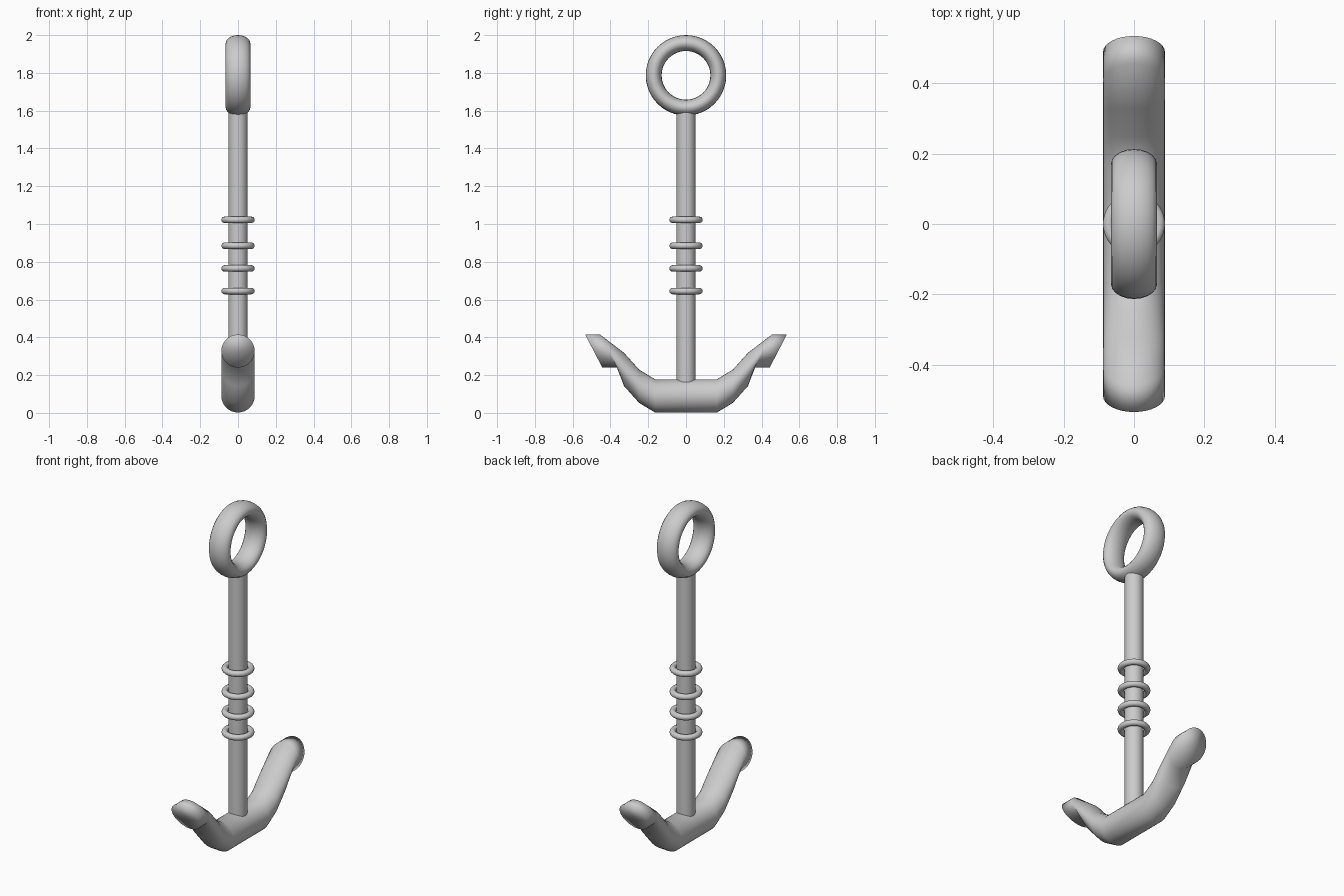
import bpy, bmesh, math

if "Cube" in bpy.data.objects:
    bpy.data.objects.remove(bpy.data.objects["Cube"])

grey = bpy.data.materials.new("iron_grey")
grey.diffuse_color = (0.6, 0.6, 0.6, 1)
grey.use_nodes = True
grey.node_tree.nodes["Principled BSDF"].inputs["Base Color"].default_value = grey.diffuse_color


def finish(obj, name):
    obj.name = name
    obj.data.materials.append(grey)
    for p in obj.data.polygons:
        p.use_smooth = True
    return obj


def torus(name, z, major, minor, stretch=1.0, upright=False):
    # stretch widens the tube along the torus axis
    bpy.ops.mesh.primitive_torus_add(
        major_radius=major, minor_radius=minor, major_segments=48, minor_segments=20,
        location=(0, 0, z), rotation=(0, math.pi / 2 if upright else 0, 0))
    obj = bpy.context.object
    obj.scale = (1, 1, stretch)
    bpy.ops.object.transform_apply(location=False, rotation=True, scale=True)
    return finish(obj, name)


# Shank
bpy.ops.mesh.primitive_cylinder_add(vertices=32, radius=0.05, depth=1.46, location=(0, 0, 0.88))
shank = finish(bpy.context.object, "shank")
bpy.ops.object.shade_smooth_by_angle(angle=math.radians(40))

# Top ring, broad along x
torus("top_ring", 1.787, 0.171, 0.042, 1.55, True)

# Rope-like bands round the shank
for i, z in enumerate((0.645, 0.765, 0.885, 1.022)):
    torus(f"band_{i + 1}", z, 0.071, 0.017)

# Arms: elliptical sections given by top and bottom (y, z), mirrored in y
half = [((0.164, 0.178), (0.164, 0.002)),
        ((0.248, 0.229), (0.248, 0.053)),
        ((0.328, 0.318), (0.328, 0.142)),
        ((0.455, 0.415), (0.365, 0.240)),
        ((0.534, 0.415), (0.443, 0.240))]
mirrored = [((-t[0], t[1]), (-b[0], b[1])) for t, b in reversed(half)]
N = 32
bm = bmesh.new()
rings = []
for t, b in mirrored + half:
    ring = []
    for k in range(N):
        a = 2 * math.pi * k / N
        f = (1 + math.cos(a)) / 2
        ring.append(bm.verts.new((0.088 * math.sin(a),
                                  b[0] + (t[0] - b[0]) * f,
                                  b[1] + (t[1] - b[1]) * f)))
    rings.append(ring)
for r, s in zip(rings, rings[1:]):
    for k in range(N):
        bm.faces.new((r[k], r[(k + 1) % N], s[(k + 1) % N], s[k]))
# Fanned end caps
for ring in (rings[0], rings[-1]):
    c = bm.verts.new((ring[0].co + ring[N // 2].co) / 2)
    for k in range(N):
        bm.faces.new((ring[k], ring[(k + 1) % N], c))
bmesh.ops.recalc_face_normals(bm, faces=bm.faces[:])
mesh = bpy.data.meshes.new("arms")
bm.to_mesh(mesh)
bm.free()
arms = bpy.data.objects.new("arms", mesh)
bpy.context.collection.objects.link(arms)
finish(arms, "arms")
